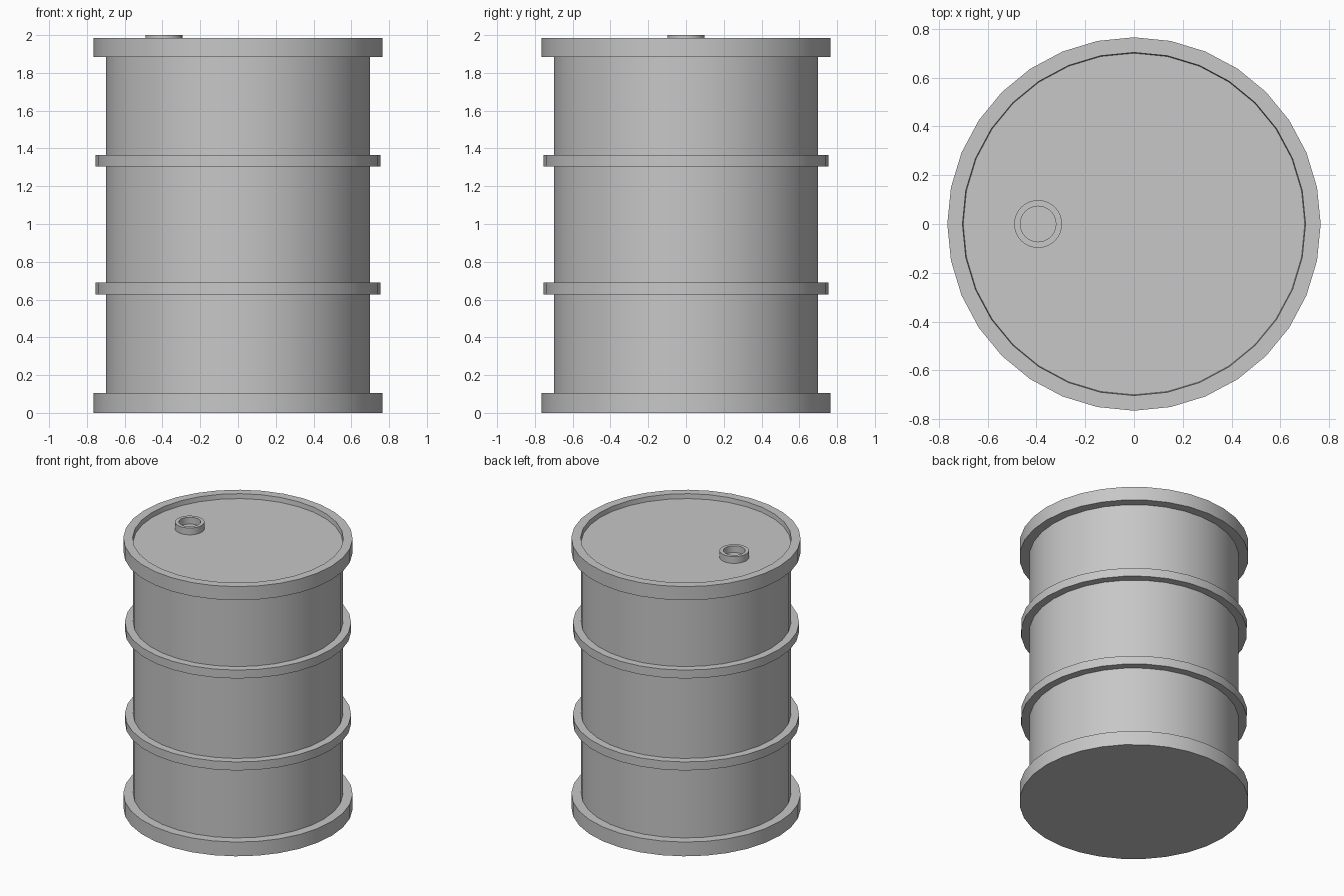
import bpy, bmesh, math
from mathutils import Matrix

cube = bpy.data.objects.get("Cube")
if cube:
    bpy.data.objects.remove(cube)

SIDES = 32
BODY_R, HOOP_R, RIM_R = 0.70, 0.755, 0.765
LID_Z, RIM_TOP = 1.95, 1.985

grey = bpy.data.materials.new("grey_metal")
grey.use_nodes = True
colour = (0.57, 0.57, 0.57, 1)
grey.diffuse_color = colour
grey.node_tree.nodes["Principled BSDF"].inputs["Base Color"].default_value = colour


def lathe(name, profile, x=0.0):
    """Spin a profile of (radius, z) points, listed bottom to top on the outside, around z."""
    bm = bmesh.new()
    verts = [bm.verts.new((0, r, z)) for r, z in profile]
    edges = [bm.edges.new(pair) for pair in zip(verts, verts[1:])]
    bmesh.ops.spin(bm, geom=verts + edges, cent=(0, 0, 0), axis=(0, 0, 1),
                   angle=math.tau, steps=SIDES, use_merge=True)
    bmesh.ops.remove_doubles(bm, verts=bm.verts, dist=1e-4)
    # Make the outer wall face outward
    wall = max(bm.faces, key=lambda f: f.calc_center_median().xy.length - abs(f.normal.z) * 9)
    if wall.normal.dot(wall.calc_center_median()) < 0:
        bmesh.ops.reverse_faces(bm, faces=bm.faces)
    bm.transform(Matrix.Translation((x, 0, 0)))
    mesh = bpy.data.meshes.new(name)
    bm.to_mesh(mesh)
    bm.free()
    mesh.materials.append(grey)
    obj = bpy.data.objects.new(name, mesh)
    bpy.context.collection.objects.link(obj)
    bpy.ops.object.select_all(action='DESELECT')
    obj.select_set(True)
    bpy.context.view_layer.objects.active = obj
    bpy.ops.object.shade_smooth_by_angle(angle=math.radians(30))
    return obj


# Drum wall with its recessed lid
lathe("drum_body", [(BODY_R, 0.105), (BODY_R, LID_Z), (0, LID_Z)])

# Bottom rim closed by the flat base
lathe("bottom_rim", [(0, 0), (RIM_R, 0), (RIM_R, 0.105), (BODY_R, 0.105)])

# Top rim standing above the lid
lathe("top_rim", [(BODY_R, 1.885), (RIM_R, 1.885), (RIM_R, RIM_TOP),
                  (BODY_R + 0.003, RIM_TOP), (BODY_R, LID_Z)])

# Two raised hoops around the wall
for name, low, high in (("lower_hoop", 0.627, 0.69), ("upper_hoop", 1.304, 1.366)):
    lathe(name, [(BODY_R, low), (HOOP_R, low), (HOOP_R, high), (BODY_R, high)])

# Hollow filler neck on the lid
lathe("filler_neck", [(0.098, LID_Z), (0.098, 2.0), (0.073, 2.0), (0.073, LID_Z)], x=-0.393)
